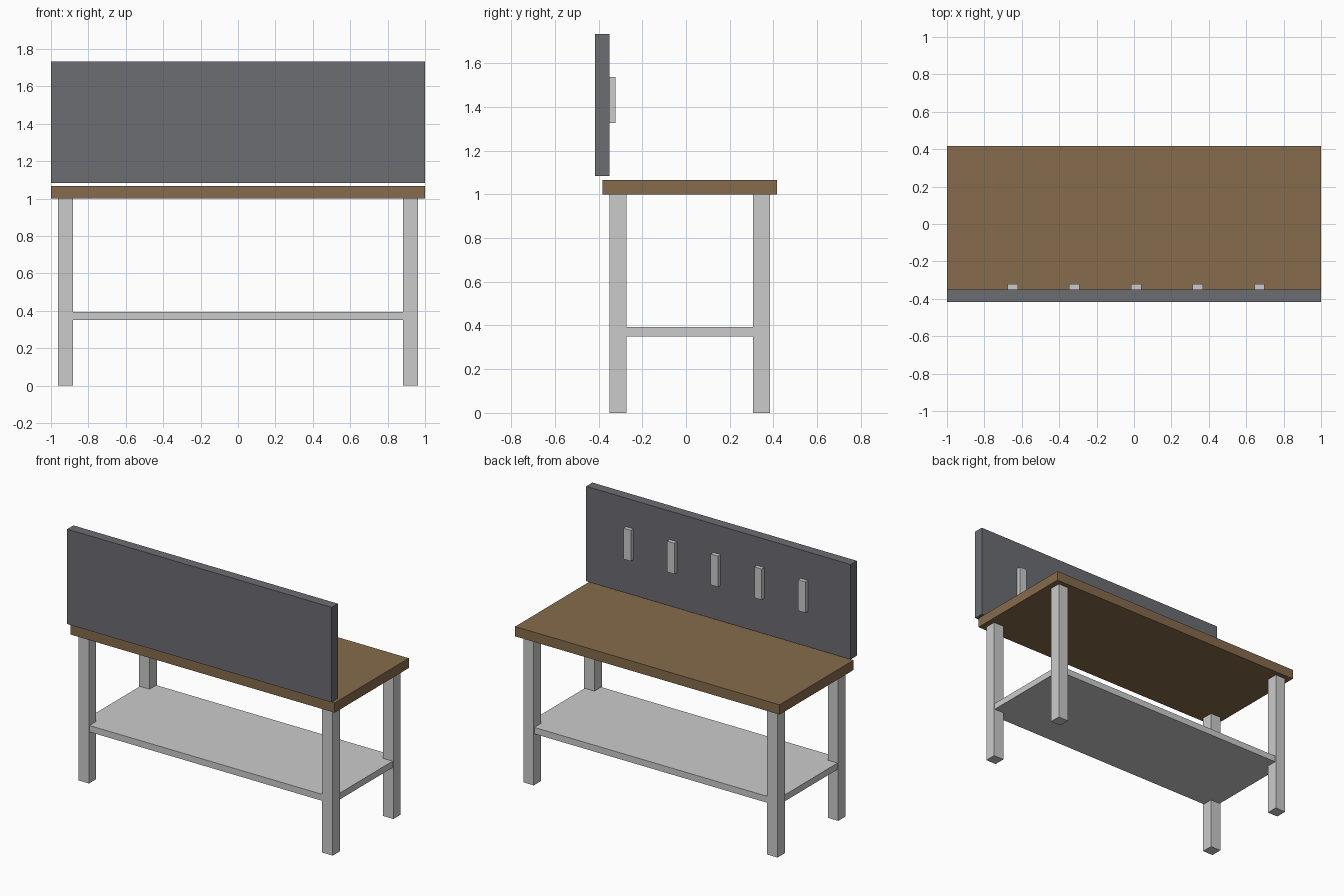
import bpy

if "Cube" in bpy.data.objects:
    bpy.data.objects.remove(bpy.data.objects["Cube"])


def material(name, rgb):
    m = bpy.data.materials.new(name)
    m.diffuse_color = (*rgb, 1.0)
    m.use_nodes = True
    m.node_tree.nodes["Principled BSDF"].inputs["Base Color"].default_value = m.diffuse_color
    return m


def box(name, x, y, z, mat=None):
    """Box from (min, max) ranges on each axis."""
    bpy.ops.mesh.primitive_cube_add(size=1)
    ob = bpy.context.object
    ob.name = name
    for v in ob.data.vertices:
        v.co = [(r[0] + r[1]) / 2 + c * (r[1] - r[0])
                for r, c in zip((x, y, z), v.co)]
    if mat:
        ob.data.materials.append(mat)
    return ob


wood = material("wood", (0.24, 0.145, 0.072))
panel_grey = material("panel_grey", (0.15, 0.153, 0.171))

MID_Y = 0.017   # centre of the table depth

# Tabletop
box("tabletop", (-1, 1), (-0.383, 0.417), (1.0, 1.067), wood)

# Four square legs
LEG = 0.079
for sx, side in ((-1, "left"), (1, "right")):
    for sy, end in ((-1, "front"), (1, "back")):
        cx, cy = sx * 0.922, MID_Y + sy * 0.328
        box(f"{end}_{side}_leg",
            (cx - LEG / 2, cx + LEG / 2), (cy - LEG / 2, cy + LEG / 2), (0, 1.0))

# Lower shelf, running just inside the outer leg faces
box("lower_shelf", (-0.956, 0.956), (MID_Y - 0.361, MID_Y + 0.361), (0.35, 0.394))

# Upright tool panel
box("tool_panel", (-1, 1), (-0.417, -0.35), (1.084, 1.733), panel_grey)

# Row of tool holders on the panel
for i in range(5):
    cx = 0.011 + (i - 2) * 0.33
    box(f"tool_holder_{i + 1}", (cx - 0.028, cx + 0.028), (-0.35, -0.322), (1.327, 1.538))
